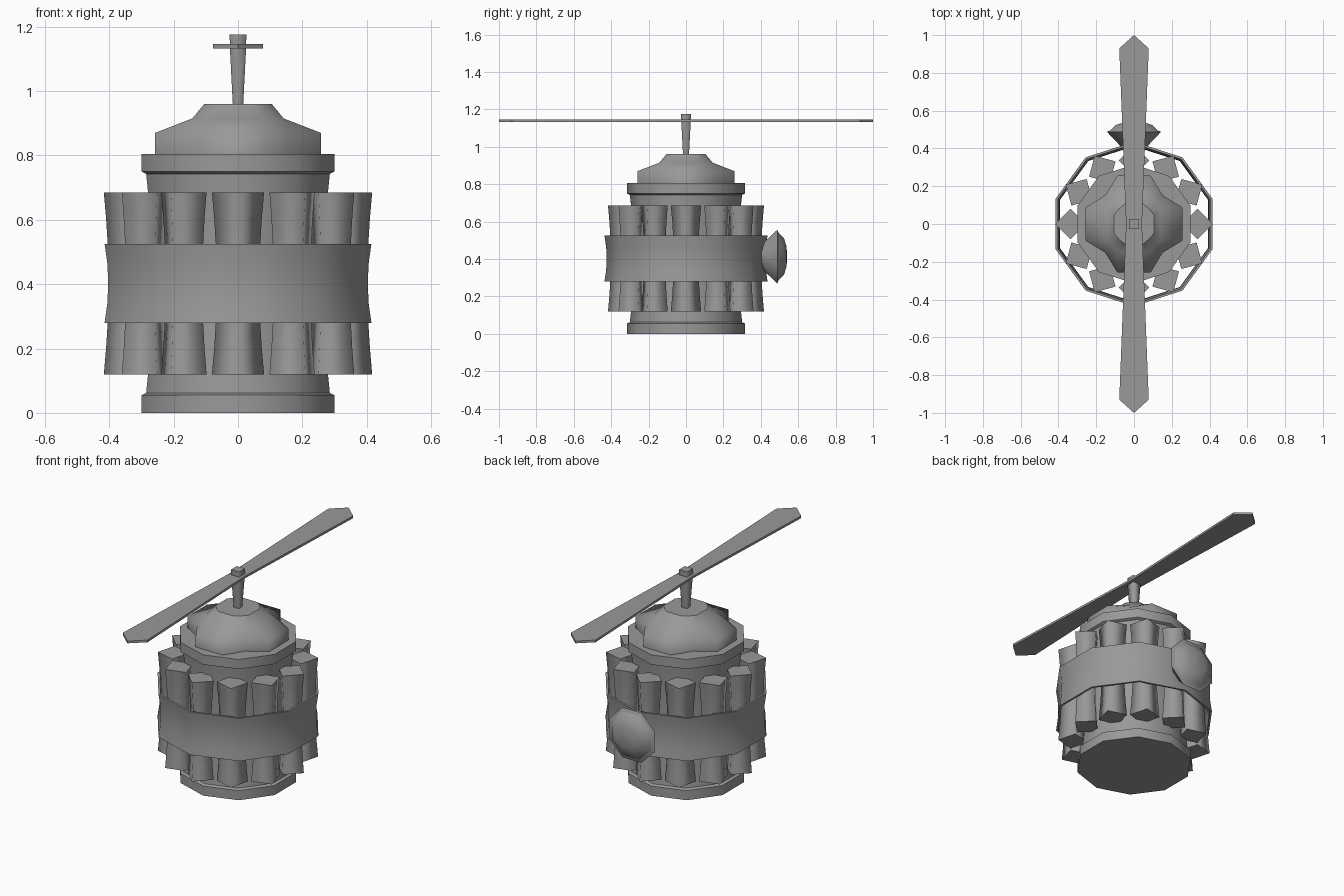
import bpy, bmesh, math
from mathutils import Matrix

if "Cube" in bpy.data.objects:
    bpy.data.objects.remove(bpy.data.objects["Cube"])

grey = bpy.data.materials.new("plain grey")
grey.use_nodes = True
grey.diffuse_color = (0.32, 0.32, 0.32, 1)
grey.node_tree.nodes["Principled BSDF"].inputs["Base Color"].default_value = grey.diffuse_color


def polygon(radius, sides, phase=0.0):
    """Regular outline in the xy plane."""
    steps = [phase + math.tau * i / sides for i in range(sides)]
    return [(radius * math.cos(a), radius * math.sin(a)) for a in steps]


def loft(name, rings, sharp=(), closed=False, matrix=None):
    """Skin (outline, z) rings; smooth sides, with sharp edges on chosen rings."""
    bm = bmesh.new()
    loops = [[bm.verts.new((x, y, z)) for x, y in outline] for outline, z in rings]
    n = len(loops[0])
    pairs = list(zip(loops, loops[1:]))
    if closed:
        pairs.append((loops[-1], loops[0]))
    for low, high in pairs:
        for i in range(n):
            j = (i + 1) % n
            bm.faces.new((low[i], low[j], high[j], high[i])).smooth = True
    if not closed:
        bm.faces.new(loops[0][::-1])
        bm.faces.new(loops[-1])
    for k in sharp:
        for i in range(n):
            bm.edges.get((loops[k][i], loops[k][(i + 1) % n])).smooth = False
    if matrix:
        bm.transform(matrix)
    bmesh.ops.recalc_face_normals(bm, faces=bm.faces)
    mesh = bpy.data.meshes.new(name)
    bm.to_mesh(mesh)
    bm.free()
    mesh.materials.append(grey)
    obj = bpy.data.objects.new(name, mesh)
    bpy.context.collection.objects.link(obj)
    return obj


def lathe(name, profile, sides, phase, **options):
    return loft(name, [(polygon(r, sides, phase), z) for r, z in profile], **options)


MID = 0.4025
UP = math.pi / 2

# Ten-sided drum with a flange at each end and a slight waist
half = [(0.315, 0), (0.315, 0.055), (0.3, 0.062), (0.294, 0.12), (0.285, 0.26)]
drum = half + [(0.281, MID)] + [(r, 2 * MID - z) for r, z in reversed(half)]
lathe("drum", drum, 10, UP, sharp=(0, 1, 2, 8, 9, 10))

# Ring of twelve waisted diamond columns
column = [(0.081, 0.12), (0.074, 0.2), (0.069, 0.28), (0.066, MID),
          (0.069, 0.525), (0.074, 0.605), (0.081, 0.685)]
for i in range(12):
    place = Matrix.Rotation(math.tau * i / 12, 4, 'Z') @ Matrix.Translation((0.336, 0, 0))
    lathe(f"column_{i + 1}", column, 4, 0, sharp=(0, 6), matrix=place)

# Thin concave band around the columns
outer = [(0.436, 0.28), (0.427, 0.34), (0.424, MID), (0.427, 0.465), (0.436, 0.525)]
inner = [(r - 0.012, z) for r, z in reversed(outer)]
lathe("band", outer + inner, 10, UP, sharp=(0, 4, 5, 9), closed=True)


# Dome with four notched corners
def notched(reach, side, notch):
    quarter = [(reach, -side), (reach, side), (notch, notch)]
    points = []
    for _ in range(4):
        points += quarter
        quarter = [(-y, x) for x, y in quarter]
    return points


base = notched(0.258, 0.087, 0.152)
loft("dome", [(base, 0.795), (base, 0.87), (notched(0.142, 0.08, 0.115), 0.915),
              (notched(0.105, 0.05, 0.08), 0.96)], sharp=(0, 3))

# Square mast, wider at the top
root2 = math.sqrt(2)
lathe("mast", [(0.016 * root2, 0.955), (0.025 * root2, 1.13), (0.026 * root2, 1.176)],
      4, math.pi / 4, sharp=(0, 2))

# Long two-ended rotor blade
blade = [(0.042, 0), (0.078, 0.93), (0, 1), (-0.078, 0.93),
         (-0.042, 0), (-0.078, -0.93), (0, -1), (0.078, -0.93)]
rotor = loft("rotor_blade", [(blade, 1.133), (blade, 1.146)])
for face in rotor.data.polygons:
    face.use_smooth = False

# Octagonal domed lamp on the back of the band
lamp = [(0.07, 0.405), (0.155, 0.488), (0.136, 0.496), (0.105, 0.524),
        (0.06, 0.537), (0.01, 0.541)]
facing_back = Matrix.Translation((0, 0, 0.413)) @ Matrix.Rotation(-UP, 4, 'X')
lathe("lamp", lamp, 8, math.pi / 8, sharp=(0, 1, 2), matrix=facing_back)
